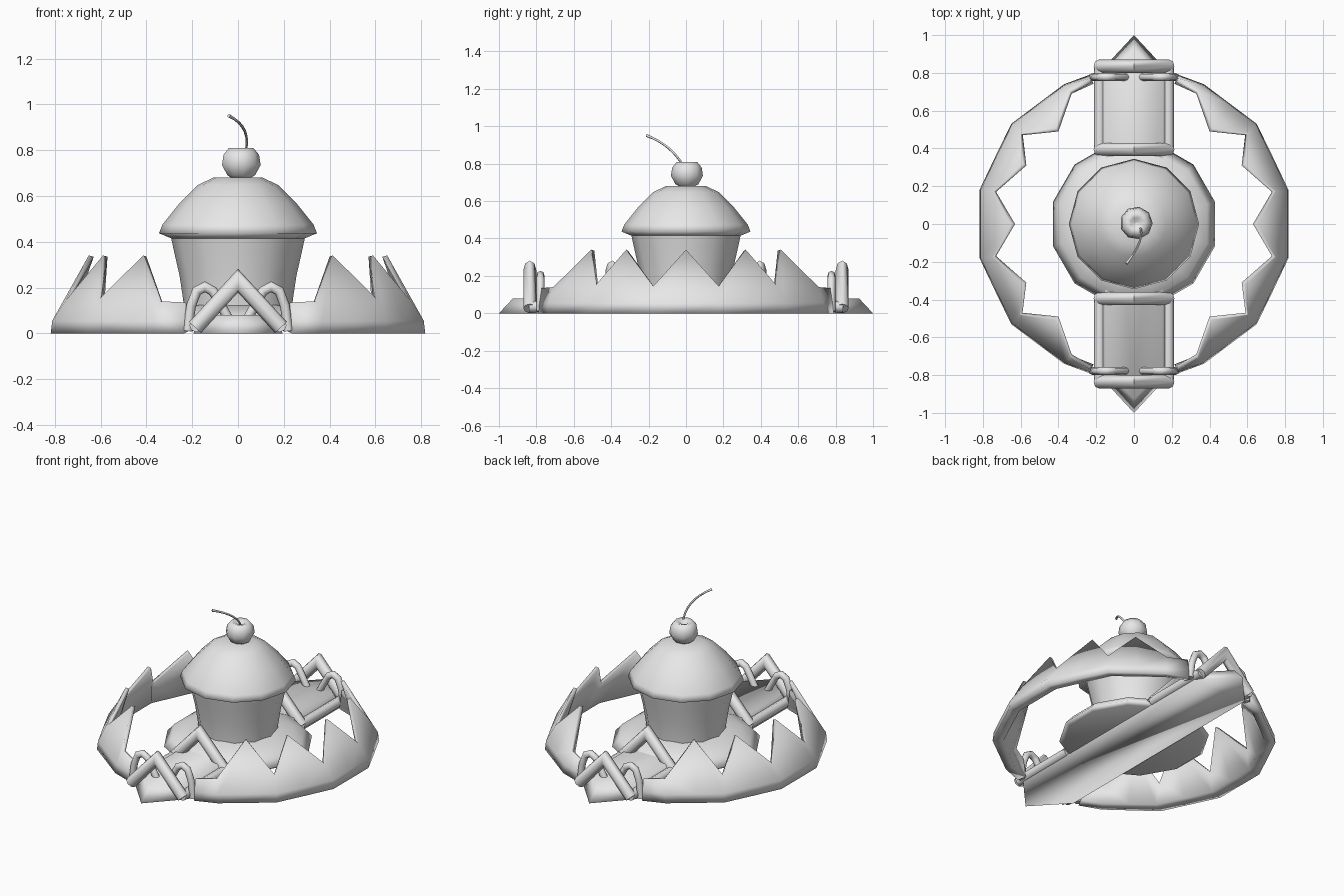
import bpy, bmesh, math
from mathutils import Vector

if "Cube" in bpy.data.objects:
    bpy.data.objects.remove(bpy.data.objects["Cube"])

steel = bpy.data.materials.new("plain_grey")
steel.diffuse_color = (0.8, 0.8, 0.8, 1)
steel.use_nodes = True
steel.node_tree.nodes["Principled BSDF"].inputs["Base Color"].default_value = steel.diffuse_color


def finish(ob, angle):
    ob.data.materials.clear()
    ob.data.materials.append(steel)
    bpy.ops.object.select_all(action='DESELECT')
    ob.select_set(True)
    bpy.context.view_layer.objects.active = ob
    bpy.ops.object.shade_smooth_by_angle(angle=math.radians(angle))
    return ob


def mesh_object(name, verts, faces, angle=180):
    me = bpy.data.meshes.new(name)
    me.from_pydata(verts, [], faces)
    bm = bmesh.new()
    bm.from_mesh(me)
    bmesh.ops.recalc_face_normals(bm, faces=bm.faces)
    bm.to_mesh(me)
    bm.free()
    ob = bpy.data.objects.new(name, me)
    bpy.context.collection.objects.link(ob)
    return finish(ob, angle)


def skin(rings):
    """Faces joining equal rings of points, with both ends capped."""
    n, verts, faces = len(rings[0]), [], []
    for ring in rings:
        verts += ring
    for k in range(len(rings) - 1):
        for i in range(n):
            j = (i + 1) % n
            faces.append((k * n + i, k * n + j, (k + 1) * n + j, (k + 1) * n + i))
    faces += [tuple(range(n)), tuple(range((len(rings) - 1) * n, len(rings) * n))]
    return verts, faces


def lathe(name, profile, sides, centre=(0, 0), turn=0.0, angle=180):
    """Revolve (radius, z) points about a vertical axis."""
    turns = [2 * math.pi * i / sides + turn for i in range(sides)]
    mesh_object(name, *skin([[(centre[0] + r * math.cos(a), centre[1] + r * math.sin(a), z)
                              for a in turns] for r, z in profile]), angle)


def bent_rod(name, path, y, radius, sides=8):
    """Round bar bent in an upright plane at depth y, with mitred corners."""
    pts = [Vector(p) for p in path]
    rings = []
    for i, p in enumerate(pts):
        before = (p - pts[max(i - 1, 0)]).normalized()
        after = (pts[min(i + 1, len(pts) - 1)] - p).normalized()
        along = (before + after).normalized()
        normal = Vector((-along.y, along.x))
        stretch = 1 / max(along.dot(after if after.length else before), 0.4)
        ring = []
        for s in range(sides):
            t = 2 * math.pi * s / sides
            q = p + normal * radius * stretch * math.cos(t)
            ring.append((q.x, y + radius * math.sin(t), q.y))
        rings.append(ring)
    mesh_object(name, *skin(rings), 60)


def straight_rod(name, start, end, radius):
    """Round bar running along y."""
    (x, y0, z), y1 = start, end
    ring = [(x + radius * math.cos(math.pi * s / 4), z + radius * math.sin(math.pi * s / 4))
            for s in range(8)]
    mesh_object(name, *skin([[(a, y, b) for a, b in ring] for y in (y0, y1)]), 60)


# Base bar with pointed, sloping ends
def hexagon(half, shoulder, tip, z):
    return [(half, -shoulder, z), (half, shoulder, z), (0, tip, z),
            (-half, shoulder, z), (-half, -shoulder, z), (0, -tip, z)]


mesh_object("base_bar", *skin([hexagon(0.195, 0.79, 1.0, 0), hexagon(0.15, 0.77, 0.925, 0.08)]))

# Low domed pan under the bait
lathe("pan", [(0.42, 0.01), (0.445, 0.025), (0.40, 0.075), (0.33, 0.105), (0.22, 0.125)],
      12, turn=math.pi / 12)

# Cupcake
lathe("cake_cup", [(0.235, 0.10), (0.24, 0.15), (0.255, 0.25), (0.28, 0.36), (0.295, 0.43)], 12,
      angle=50)
lathe("frosting", [(0.28, 0.41), (0.345, 0.437), (0.33, 0.475), (0.258, 0.565),
                   (0.175, 0.648), (0.108, 0.68)], 12)

# Cherry with a dimple, and its curved stem
lathe("cherry", [(0.03, 0.672), (0.062, 0.69), (0.087, 0.735), (0.08, 0.78),
                 (0.055, 0.81), (0.03, 0.803), (0.008, 0.785)], 9, centre=(0.012, 0.005))
a, b, c = Vector((0.03, -0.01, 0.78)), Vector((0.065, -0.075, 0.90)), Vector((-0.04, -0.21, 0.95))
stem = []
for i in range(9):
    t = i / 8
    p = a * (1 - t) ** 2 + b * 2 * t * (1 - t) + c * t * t
    d = ((b - a) * (1 - t) + (c - b) * t).normalized()
    u = d.cross(Vector((1, 0, 0))).normalized()
    w = d.cross(u)
    r = 0.008 if i == 8 else 0.006
    stem.append([tuple(p + (u * math.cos(k * math.pi / 3) + w * math.sin(k * math.pi / 3)) * r)
                 for k in range(6)])
mesh_object("cherry_stem", *skin(stem), 60)

# Jaw stations from the middle tooth to the end: foot (x, y) and crest (x, y, z)
stations = [((0.818, 0.00), (0.63, 0.00, 0.34)), ((0.818, 0.18), (0.73, 0.17, 0.145)),
            ((0.735, 0.355), (0.57, 0.31, 0.34)), ((0.65, 0.53), (0.59, 0.47, 0.15)),
            ((0.51, 0.635), (0.40, 0.49, 0.34)), ((0.37, 0.74), (0.33, 0.69, 0.14)),
            ((0.235, 0.79), (0.225, 0.75, 0.135))]


def mirrored_y(s):
    (fx, fy), (cx, cy, cz) = s
    return (fx, -fy), (cx, -cy, cz)


row = [mirrored_y(s) for s in stations[:0:-1]] + stations


def jaw(name, side):
    rings = []
    for (fx, fy), (cx, cy, cz) in row:
        # section: outer foot, outer belly, outer crest, inner crest, inner foot
        out = Vector((fx, fy)).normalized() * 0.022
        section = [(fx, fy, 0), (fx * 0.992, fy * 0.992, 0.055), (cx + out.x, cy + out.y, cz),
                   (cx, cy, cz - 0.005), (fx * 0.91, fy * 0.94, 0.01)]
        rings.append([(side * x, y, z) for x, y, z in section])
    mesh_object(name, *skin(rings))


hook = ((0.22, 0.01), (0.205, 0.12), (0.18, 0.185), (0.145, 0.203), (0.11, 0.185), (0.045, 0.07))
for side, label in ((1, "right"), (-1, "left")):
    jaw(label + "_jaw", side)
    # Hooks at the jaw ends, looping over the bar
    for end, place in ((-1, "front"), (1, "back")):
        bent_rod(f"{place}_{label}_hook", [(side * x, z) for x, z in hook], end * 0.778, 0.021)
        # Side rods of the springs
        straight_rod(f"{place}_{label}_spring_side", (side * 0.182, end * 0.39, 0.035),
                     end * 0.84, 0.03)

# Peaked ends of the springs
for end, place in ((-1, "front"), (1, "back")):
    for y, where in ((0.395, "inner"), (0.835, "outer")):
        bent_rod(f"{place}_{where}_spring_peak", [(-0.188, 0.026), (0, 0.23), (0.188, 0.026)],
                 end * y, 0.035)
